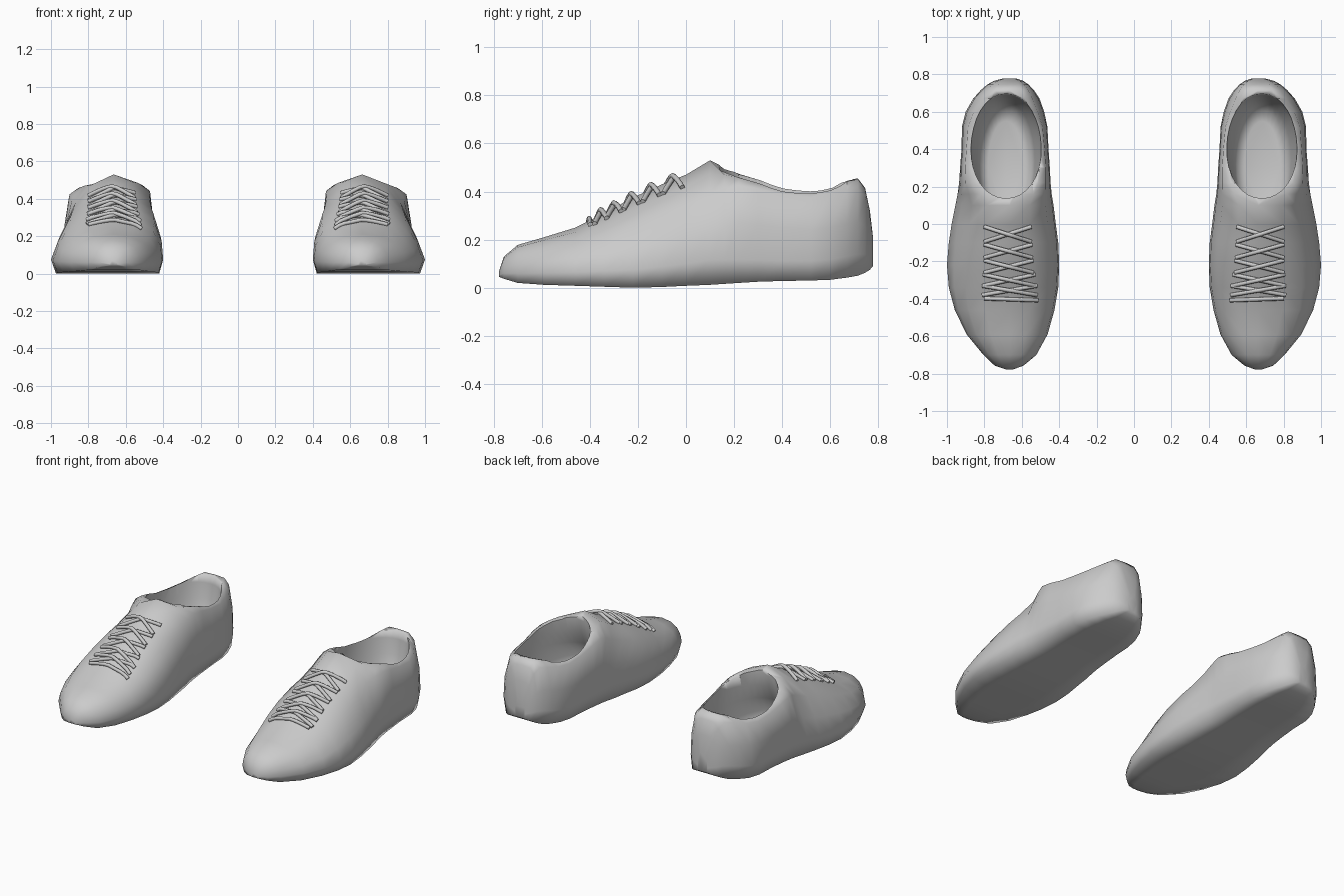
import bpy, bmesh, math
from mathutils import Vector
from mathutils.bvhtree import BVHTree

if "Cube" in bpy.data.objects:
    bpy.data.objects.remove(bpy.data.objects["Cube"])

CX = 0.665  # ridge line of one shoe

grey = bpy.data.materials.new("light_grey")
grey.diffuse_color = (0.6, 0.6, 0.6, 1)
grey.use_nodes = True
grey.node_tree.nodes["Principled BSDF"].inputs["Base Color"].default_value = grey.diffuse_color

# Side profiles, inner and outer: (share of half width, share of height)
TOE_SIDE = [(1, .25), (.95, .5), (.77, .77), (.44, .94)]
TOE = (TOE_SIDE, TOE_SIDE)
INSTEP = ([(1, .2), (.97, .45), (.82, .74), (.45, .92)],
          [(1, .2), (.89, .45), (.70, .72), (.42, .89)])
COLLAR = ([(1, .22), (.98, .58), (.9, .98), (.74, 1.035)],
          [(1, .22), (.98, .58), (.9, .94), (.74, 1)])
HEEL_SIDE = [(1, .22), (.96, .55), (.76, .9), (.5, .99)]
HEEL = (HEEL_SIDE, HEEL_SIDE)

# Stations from toe to heel: y, inner x, outer x, bottom z, top z
STATIONS = [
    (-.777, .645, .685, .045, .07), (-.757, .59, .745, .037, .13),
    (-.70, .522, .805, .02, .178), (-.59, .462, .895, .012, .21),
    (-.46, .425, .958, .008, .25), (-.34, .405, .99, .004, .31),
    (-.22, .40, 1.0, 0, .375), (-.10, .405, .99, .003, .43),
    (0, .418, .975, .008, .47), (.10, .43, .955, .012, .53),
    (.16, .44, .943, .016, .50), (.22, .446, .935, .02, .465),
    (.30, .45, .93, .025, .435), (.40, .457, .922, .028, .41),
    (.52, .463, .92, .03, .40), (.60, .48, .90, .033, .418),
    (.67, .505, .86, .042, .447), (.715, .535, .82, .05, .455),
    (.745, .563, .785, .062, .415), (.765, .592, .75, .075, .32),
    (.778, .63, .70, .09, .21),
]


def blend(a, b, t):
    t = min(max(t, 0), 1)
    return [[(p[0] + (q[0] - p[0]) * t, p[1] + (q[1] - p[1]) * t)
             for p, q in zip(sa, sb)] for sa, sb in zip(a, b)]


def section(y, xi, xo, zb, zt):
    """Closed ring: bottom, outer side, top, inner side."""
    if y < .10:
        inner, outer = blend(TOE, INSTEP, (y + .59) / .37)
    elif y < .5:
        inner, outer = blend(INSTEP, COLLAR, (y - .10) / .14)
    else:
        inner, outer = blend(COLLAR, HEEL, (y - .48) / .2)
    sole = [(.5, 0), (.92, 0)]
    ring = [(CX, 0)]
    ring += [(CX + u * (xo - CX), f) for u, f in sole + outer]
    ring.append((CX, 1))
    ring += [(CX - u * (CX - xi), f) for u, f in reversed(sole + inner)]
    return [Vector((x, y, zb + f * (zt - zb))) for x, f in ring]


def cutter_rings(seg=32):
    """Oval bowl for the foot opening, reaching under the instep:
    z, front y, back y, inner x, outer x."""
    rings = []
    for z, y0, y1, xi, xo in [(.10, .06, .55, .59, .78), (.115, .02, .61, .55, .815),
                              (.20, .02, .655, .53, .84), (.30, .08, .68, .51, .86),
                              (.40, .125, .69, .497, .872), (.48, .137, .70, .49, .877),
                              (.70, .14, .71, .482, .885)]:
        ring = []
        for k in range(seg):
            a = 2 * math.pi * k / seg
            c, s = math.cos(a), math.sin(a)
            x = (xi + xo) / 2 + (xo - xi) / 2 * math.copysign(abs(c) ** .95, c)
            ring.append(Vector((x, (y0 + y1) / 2 + (y1 - y0) / 2 * s, z)))
        rings.append(ring)
    return rings


def loft(name, rings, side):
    bm = bmesh.new()
    rows = [[bm.verts.new((p.x * side, p.y, p.z)) for p in r] for r in rings]
    n = len(rows[0])
    for a, b in zip(rows, rows[1:]):
        for i in range(n):
            j = (i + 1) % n
            bm.faces.new((a[i], a[j], b[j], b[i]))
    bm.faces.new(rows[0])
    bm.faces.new(rows[-1])
    bmesh.ops.recalc_face_normals(bm, faces=bm.faces)
    tree = BVHTree.FromBMesh(bm)
    mesh = bpy.data.meshes.new(name)
    bm.to_mesh(mesh)
    bm.free()
    mesh.materials.append(grey)
    ob = bpy.data.objects.new(name, mesh)
    bpy.context.collection.objects.link(ob)
    return ob, tree


def build_shoe(name, side):
    ob, tree = loft(name, [section(*s) for s in STATIONS], side)
    cutter, _ = loft(name + "_opening_cutter", cutter_rings(), side)
    bpy.ops.object.select_all(action='DESELECT')
    ob.select_set(True)
    bpy.context.view_layer.objects.active = ob
    mod = ob.modifiers.new("opening", 'BOOLEAN')
    mod.operation = 'DIFFERENCE'
    mod.solver = 'EXACT'
    mod.object = cutter
    bpy.ops.object.modifier_apply(modifier=mod.name)
    bpy.data.objects.remove(cutter)
    bpy.ops.object.shade_smooth_by_angle(angle=math.radians(80))
    return tree


def build_laces(name, side, tree):
    cu = bpy.data.curves.new(name, 'CURVE')
    cu.dimensions = '3D'
    cu.bevel_depth = .011
    cu.bevel_resolution = 2
    cu.use_fill_caps = True
    cu.materials.append(grey)

    def strand(x0, y0, x1, y1, lift):
        sp = cu.splines.new('POLY')
        sp.points.add(10)
        for k, pt in enumerate(sp.points):
            t = k / 10
            x, y = side * (x0 + (x1 - x0) * t), y0 + (y1 - y0) * t
            hit = tree.ray_cast(Vector((x, y, 2)), Vector((0, 0, -1)))[0]
            z = hit.z + .006 + lift * math.sin(math.pi * t)
            pt.co = (x, y, z, 1)
        sp.use_smooth = True

    # Crossed strands up the instep, then the straight bar by the toe
    for hi, lo, x0, x1 in ((-.015, -.095, .55, .80), (-.11, -.18, .545, .80),
                           (-.195, -.26, .54, .80), (-.27, -.33, .53, .805),
                           (-.33, -.38, .52, .81)):
        strand(x0, hi, x1, lo, .004)
        strand(x0, lo, x1, hi, .016)
    strand(.515, -.408, .80, -.398, .004)
    bpy.context.collection.objects.link(bpy.data.objects.new(name, cu))


for label, side in (("right", 1), ("left", -1)):
    surface = build_shoe(label + "_shoe", side)
    build_laces(label + "_laces", side, surface)
